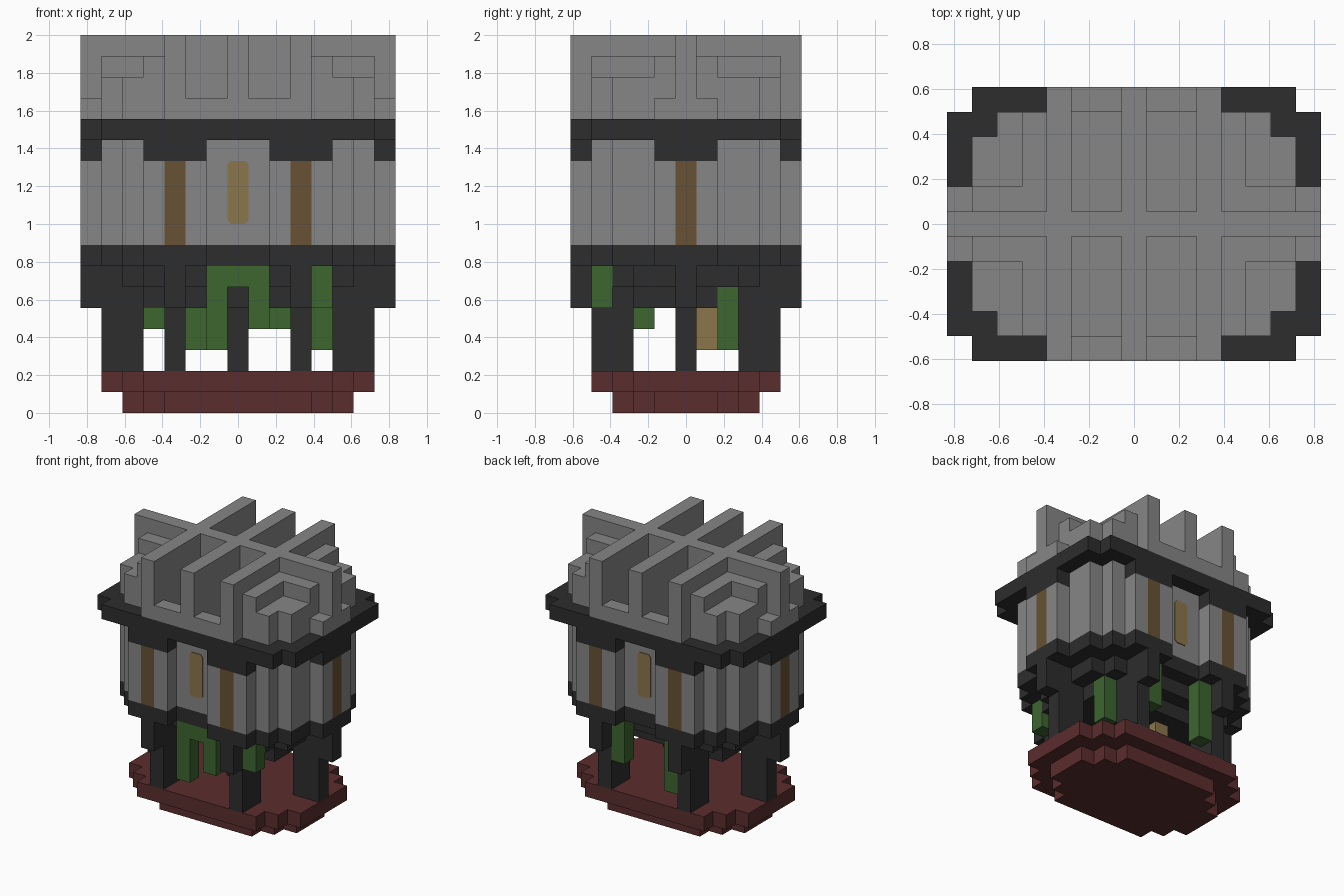
import bpy, bmesh
from mathutils import Vector

if "Cube" in bpy.data.objects:
    bpy.data.objects.remove(bpy.data.objects["Cube"])

U = 2 / 18  # size of one block


def material(name, rgb):
    m = bpy.data.materials.new(name)
    m.use_nodes = True
    m.diffuse_color = (*rgb, 1)
    m.node_tree.nodes["Principled BSDF"].inputs["Base Color"].default_value = (*rgb, 1)
    return m


STONE = material("stone grey", (0.24, 0.24, 0.24))
DARK = material("charcoal", (0.026, 0.026, 0.026))
RED = material("dark red", (0.105, 0.026, 0.026))
GREEN = material("leaf green", (0.046, 0.133, 0.028))
BROWN = material("wood brown", (0.135, 0.085, 0.034))
TAN = material("tan", (0.26, 0.18, 0.07))


def finish(name, bm, mat):
    bmesh.ops.recalc_face_normals(bm, faces=bm.faces)
    mesh = bpy.data.meshes.new(name)
    bm.to_mesh(mesh)
    bm.free()
    mesh.materials.append(mat)
    ob = bpy.data.objects.new(name, mesh)
    bpy.context.collection.objects.link(ob)
    return ob


def blocks(name, cells, mat):
    """Skin a set of grid cells with their outer faces and merge flat areas."""
    cells = set(cells)
    bm = bmesh.new()
    for c in cells:
        mid = Vector((c[0], c[1], c[2] + 0.5))
        for axis in range(3):
            for sign in (-1, 1):
                n = list(c)
                n[axis] += sign
                if tuple(n) in cells:
                    continue
                out, a, b = Vector(), Vector(), Vector()
                out[axis] = sign / 2
                a[(axis + 1) % 3] = 0.5
                b[(axis + 2) % 3] = sign / 2
                bm.faces.new([bm.verts.new((mid + out + p) * U)
                              for p in (-a - b, a - b, a + b, b - a)])
    bmesh.ops.remove_doubles(bm, verts=bm.verts, dist=U / 100)
    bmesh.ops.dissolve_limit(bm, angle_limit=0.01, verts=bm.verts, edges=bm.edges)
    return finish(name, bm, mat)


def box(xs, ys, zs):
    """Cells of an inclusive block range."""
    return {(x, y, z) for x in range(xs[0], xs[1] + 1)
            for y in range(ys[0], ys[1] + 1) for z in range(zs[0], zs[1] + 1)}


def centred(hx, hy, z0, z1):
    return box((-hx, hx), (-hy, hy), (z0, z1))


def mirrored(cells):
    return {(x * i, y * j, z) for x, y, z in cells for i in (-1, 1) for j in (-1, 1)}


def stepped(steps, z0, z1):
    """Union of centred rectangles, giving a plan with stepped corners."""
    return set().union(*(centred(hx, hy, z0, z1) for hx, hy in steps))


# Red base plates
blocks("lower_base", stepped([(5, 1), (4, 2), (3, 3)], 0, 0), RED)
blocks("upper_base", stepped([(6, 2), (5, 3), (4, 4)], 1, 1), RED)

# Hanging greenery and the tan core
vines = (box((-1, -1), (-4, -4), (3, 6)) | box((0, 0), (-4, -4), (6, 6))
         | box((1, 1), (-4, -4), (4, 6)) | box((4, 4), (-4, -4), (5, 6))
         | box((4, 4), (2, 2), (3, 5)) | box((-2, -2), (4, 4), (3, 6))
         | box((2, 2), (4, 4), (4, 6)) | box((-4, -4), (-2, -2), (4, 4)))
blocks("hanging_vines", vines, GREEN)
core = box((-1, -1), (1, 1), (3, 4))
blocks("hanging_core", core, TAN)

# Legs, brackets and stepped underside
legs = mirrored(box((3, 3), (3, 4), (2, 6)) | box((5, 6), (0, 0), (2, 6)))
legs |= box((0, 0), (0, 0), (2, 5))
blocks("legs", legs, DARK)
brackets = mirrored(box((3, 3), (5, 5), (5, 6)) | box((7, 7), (0, 0), (5, 6)))
blocks("lower_brackets", brackets, DARK)
under = stepped([(5, 2), (4, 3)], 6, 6) | stepped([(4, 1), (4, 2)], 5, 5)
blocks("underside", under - vines - legs, DARK)

# Walls with pilasters, dark sill below
BODY = [(6, 3), (5, 4)]


def pilasters(z0, z1):
    return mirrored(box((2, 4), (5, 5), (z0, z1)) | box((7, 7), (0, 1), (z0, z1)))


blocks("sill", stepped(BODY, 7, 7) | pilasters(7, 7), DARK)
posts = mirrored(box((3, 3), (5, 5), (8, 11)) | box((7, 7), (0, 0), (8, 11)))
blocks("wooden_posts", posts, BROWN)
blocks("walls", stepped(BODY, 8, 13) | pilasters(8, 11) - posts, STONE)

# Eave with dark caps above the pilasters
eave = stepped([(7, 4), (6, 5)], 13, 13) - stepped(BODY, 13, 13)
blocks("eave", eave | pilasters(12, 12), DARK)

# Roof: crossing ridges with lower tiers in the corners
roof = centred(7, 0, 14, 17)
for x in (-3, 0, 3):
    roof |= box((x, x), (-5, 5), (14, 17))
roof |= mirrored(box((1, 2), (5, 5), (14, 14)) | box((7, 7), (1, 1), (14, 14))
                 | box((4, 4), (1, 4), (14, 16)) | box((5, 6), (1, 1), (14, 16))
                 | box((5, 6), (2, 3), (14, 15)) | box((5, 5), (4, 4), (14, 15)))
blocks("roof", roof, STONE)

# Window plates with clipped corners, front and back
for side, name in ((-1, "front_window"), (1, "back_window")):
    bm = bmesh.new()
    w, h, c, mid = 0.055, 0.167, 0.018, 1.167
    outline = [(w, c - h), (w, h - c), (w - c, h), (c - w, h),
               (-w, h - c), (-w, c - h), (c - w, -h), (w - c, -h)]
    y = side * 4.5 * U
    face = bm.faces.new([bm.verts.new((px, y, mid + pz)) for px, pz in outline])
    ext = bmesh.ops.extrude_face_region(bm, geom=[face])
    moved = [v for v in ext["geom"] if isinstance(v, bmesh.types.BMVert)]
    bmesh.ops.translate(bm, verts=moved, vec=(0, side * 0.006, 0))
    finish(name, bm, TAN)
